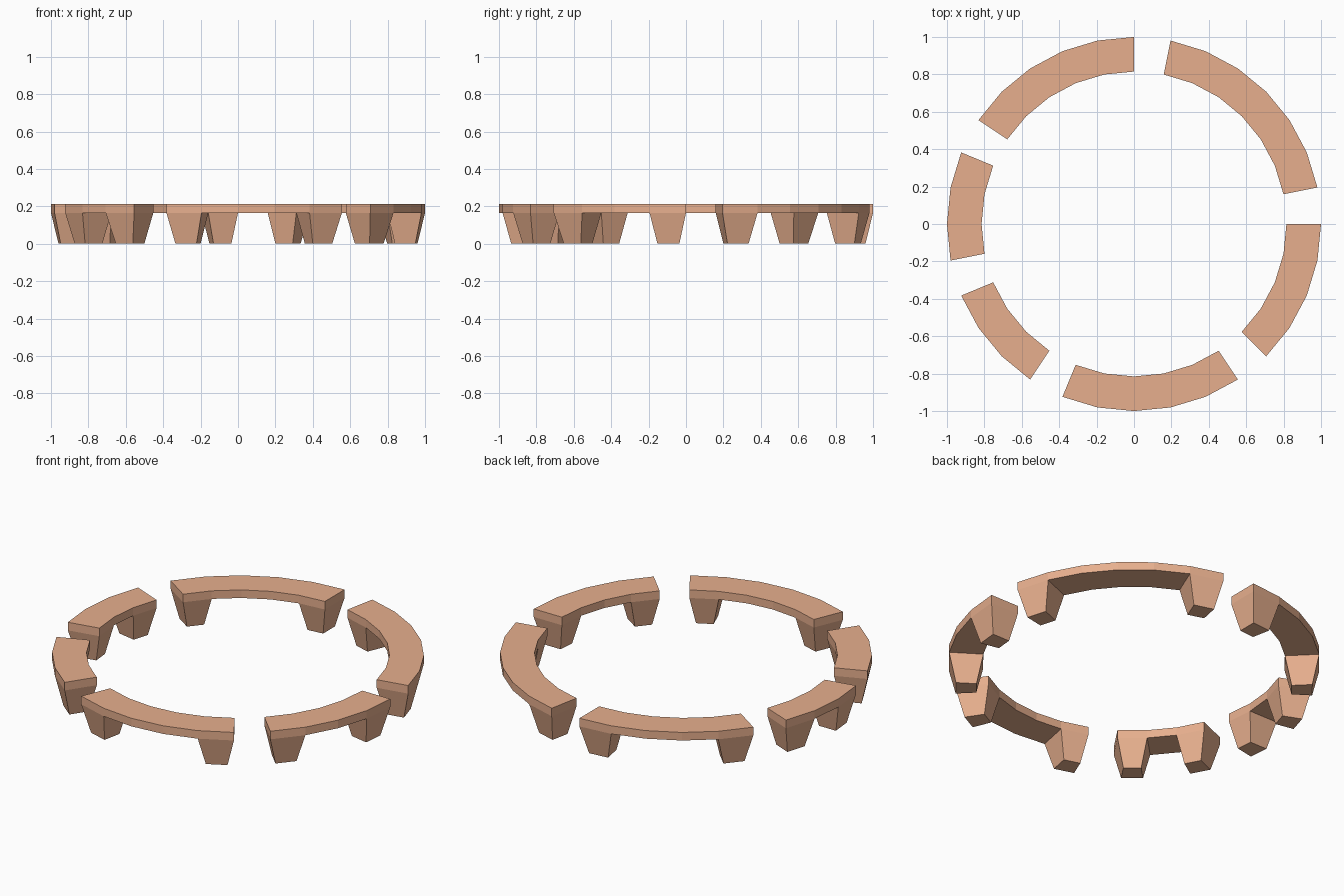
import bpy, bmesh
from math import cos, sin, radians
from mathutils import Vector

if "Cube" in bpy.data.objects:
    bpy.data.objects.remove(bpy.data.objects["Cube"])

STEP = 360 / 32                      # ring is a 32-sided circle
R_OUT, R_IN = 1.0, 0.815
Z_TOP, Z_UNDER = 0.213, 0.165
FOOT_SCALE = 0.6

clay = bpy.data.materials.new("terracotta")
clay.diffuse_color = (0.80, 0.43, 0.27, 1)
clay.use_nodes = True
clay.node_tree.nodes["Principled BSDF"].inputs["Base Color"].default_value = clay.diffuse_color


def point(r, i, z):
    a = radians(i * STEP)
    return Vector((r * cos(a), r * sin(a), z))


def ring_section(name, start, count):
    bm = bmesh.new()
    # curved slab: one rectangular cross-section per step
    rows = [[bm.verts.new(point(r, start + i, z)) for r, z in
             ((R_IN, Z_UNDER), (R_OUT, Z_UNDER), (R_OUT, Z_TOP), (R_IN, Z_TOP))]
            for i in range(count + 1)]
    under = []
    for a, b in zip(rows, rows[1:]):
        for k in range(4):
            n = (k + 1) % 4
            f = bm.faces.new((a[k], a[n], b[n], b[k]))
            if k == 0:
                under.append(f)
    bm.faces.new(rows[0])
    bm.faces.new(rows[-1])
    # tapered legs: extrude the underside of the first and last step
    for face in (under[0], under[-1]):
        centre = face.calc_center_median()
        foot = bmesh.ops.extrude_discrete_faces(bm, faces=[face])["faces"][0]
        for v in foot.verts:
            v.co = centre + (v.co - centre) * FOOT_SCALE
            v.co.z = 0
    bmesh.ops.remove_doubles(bm, verts=bm.verts, dist=1e-5)
    bmesh.ops.recalc_face_normals(bm, faces=bm.faces)
    mesh = bpy.data.meshes.new(name)
    bm.to_mesh(mesh)
    bm.free()
    mesh.materials.append(clay)
    bpy.context.collection.objects.link(bpy.data.objects.new(name, mesh))


# six sections of different length, each followed by a one-step gap
start = 1
for n, count in enumerate((6, 5, 3, 3, 5, 4), 1):
    ring_section(f"ring_section_{n}", start, count)
    start += count + 1
